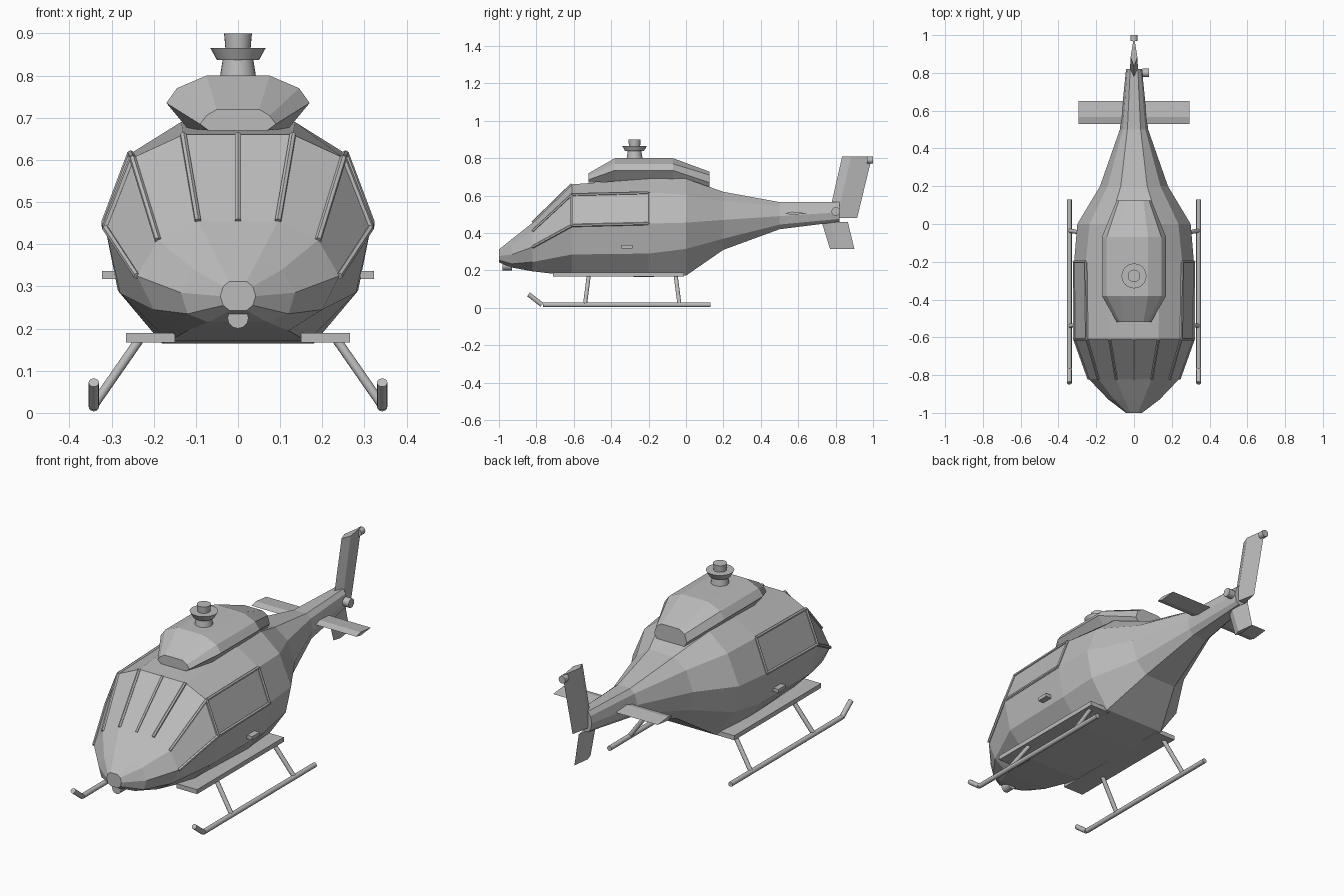
import bpy, bmesh
from mathutils import Vector

cube = bpy.data.objects.get("Cube")
if cube:
    bpy.data.objects.remove(cube, do_unlink=True)

grey = bpy.data.materials.new("plain grey")
grey.use_nodes = True
COLOUR = (0.5, 0.5, 0.5, 1)
grey.diffuse_color = COLOUR
grey.node_tree.nodes["Principled BSDF"].inputs["Base Color"].default_value = COLOUR


def finish(name, bm):
    bmesh.ops.recalc_face_normals(bm, faces=bm.faces)
    mesh = bpy.data.meshes.new(name)
    bm.to_mesh(mesh)
    bm.free()
    mesh.materials.append(grey)
    ob = bpy.data.objects.new(name, mesh)
    bpy.context.collection.objects.link(ob)
    return ob


def loft(name, rings):
    """Skin a list of equal-length closed rings and cap both ends."""
    bm = bmesh.new()
    rows = [[bm.verts.new(p) for p in ring] for ring in rings]
    n = len(rows[0])
    for a, b in zip(rows, rows[1:]):
        for i in range(n):
            j = (i + 1) % n
            bm.faces.new((a[i], a[j], b[j], b[i]))
    bm.faces.new(rows[0])
    bm.faces.new(rows[-1])
    return finish(name, bm)


def hull(name, stations):
    """Loft mirrored half sections, each listed from bottom to top."""
    return loft(name, [[(x, y, z) for x, z in half] +
                       [(-x, y, z) for x, z in reversed(half)]
                       for y, half in stations])


def rod(name, a, b, r, r2=None, sides=12):
    a, b = Vector(a), Vector(b)
    bm = bmesh.new()
    bmesh.ops.create_cone(bm, cap_ends=True, segments=sides, radius1=r,
                          radius2=r if r2 is None else r2, depth=(b - a).length)
    ob = finish(name, bm)
    ob.rotation_mode = 'QUATERNION'
    ob.rotation_quaternion = (b - a).to_track_quat('Z', 'Y')
    ob.location = (a + b) / 2
    if sides > 6:
        for p in ob.data.polygons:
            p.use_smooth = len(p.vertices) == 4
        ob.data.set_sharp_from_angle(angle=0.7)
    return ob


def box(name, lo, hi):
    return loft(name, [[(lo[0], y, lo[2]), (hi[0], y, lo[2]),
                        (hi[0], y, hi[2]), (lo[0], y, hi[2])] for y in (lo[1], hi[1])])


def blade(name, sections):
    """Diamond airfoil: (lead, trail) points with half thickness along axis t."""
    rings = []
    for lead, trail, t in sections:
        lead, trail, t = Vector(lead), Vector(trail), Vector(t)
        mid = lead.lerp(trail, 0.3)
        rings.append([lead, mid + t, trail, mid - t])
    return loft(name, rings)


# Fuselage: belly corner, lower side, waist, shoulder, roof corner
window_low, window_high, roof = 2, 3, 4
body = [
    (-1.0, [(.02, .243), (.035, .255), (.042, .277), (.035, .3), (.02, .312)]),
    (-.93, [(.07, .215), (.12, .235), (.135, .285), (.105, .34), (.05, .368)]),
    (-.82, [(.12, .195), (.2, .245), (.24, .325), (.19, .41), (.095, .455)]),
    (-.61, [(.165, .17), (.28, .285), (.315, .44), (.25, .605), (.13, .66)]),
    (-.2, [(.18, .165), (.285, .29), (.317, .45), (.255, .615), (.135, .69)]),
    (0, [(.17, .172), (.27, .315), (.3, .455), (.235, .605), (.13, .69)]),
    (.2, [(.09, .31), (.15, .37), (.18, .47), (.14, .57), (.07, .62)]),
    (.5, [(.04, .42), (.065, .445), (.075, .49), (.06, .545), (.035, .565)]),
    (.82, [(.02, .46), (.035, .475), (.042, .51), (.035, .545), (.02, .565)]),
]
hull("fuselage", body)

# Engine cowling
wide = [(.12, .675), (.17, .735), (.145, .77), (.075, .8)]
hull("engine_cowling", [
    (-.52, [(.07, .67), (.09, .685), (.075, .705), (.05, .72)]),
    (-.38, wide), (-.07, wide),
    (.125, [(.07, .63), (.092, .67), (.08, .71), (.05, .728)])])

# Rotor mast and hub
for name, z0, z1, r0, r1 in (("mast", .79, .84, .044, .036),
                             ("hub_disc", .837, .866, .05, .066),
                             ("hub_cap", .865, .9, .03, .033)):
    rod(name, (0, -.275, z0), (0, -.275, z1), r0, r1, 24)


# Window frames follow the fuselage section points
def corner(station, i, side):
    y, half = body[station]
    return (half[i][0] * side, y, half[i][1])


rod("windshield_centre_bar", (0, -.82, .455), (0, -.61, .66), .008, sides=6)
for side, label in ((1, "left"), (-1, "right")):
    path = [(2, roof, 3, roof), (2, window_high, 3, window_high),
            (2, window_low, 3, window_low), (3, window_low, 3, window_high),
            (3, window_low, 4, window_low), (3, window_high, 4, window_high),
            (4, window_low, 4, window_high)]
    for k, (s0, i0, s1, i1) in enumerate(path):
        rod(f"{label}_window_bar_{k + 1}", corner(s0, i0, side),
            corner(s1, i1, side), .008, sides=6)

    # Door handle and boarding step
    xs = sorted((.29 * side, .322 * side))
    box(f"{label}_door_handle", (xs[0], -.345, .318), (xs[1], -.285, .336))
    xs = sorted((.15 * side, .266 * side))
    box(f"{label}_step", (xs[0], -.71, .167), (xs[1], -.01, .19))

    # Landing skid with upturned toe and two struts
    x = .342 * side
    rod(f"{label}_skid", (x, -.765, .016), (x, .13, .016), .0125)
    rod(f"{label}_skid_toe", (x, -.77, .016), (x, -.842, .072), .0125)
    for part, y0, y1 in (("front", -.54, -.52), ("rear", -.035, -.055)):
        rod(f"{label}_{part}_strut", (x, y0, .018), (.235 * side, y1, .172), .011)

# Chin lamp
rod("chin_lamp", (0, -.98, .225), (0, -.93, .225), .025)

# Tail surfaces
blade("upper_fin", [((0, .76, .48), (0, .915, .48), (.022, 0, 0)),
                    ((0, .835, .81), (0, .995, .81), (.018, 0, 0))])
blade("lower_fin", [((0, .725, .46), (0, .865, .46), (.018, 0, 0)),
                    ((0, .77, .315), (0, .9, .315), (.012, 0, 0))])
blade("stabiliser", [((x, .53, .505), (x, .65, .505), (0, 0, .009))
                     for x in (-.295, .295)])

# Tail rotor hub and tail lamp
rod("tail_rotor_shaft", (.0, .8, .515), (.055, .8, .515), .012)
rod("tail_rotor_hub", (.045, .8, .515), (.08, .8, .515), .023)
rod("tail_lamp", (0, .968, .79), (0, 1.0, .79), .019)
